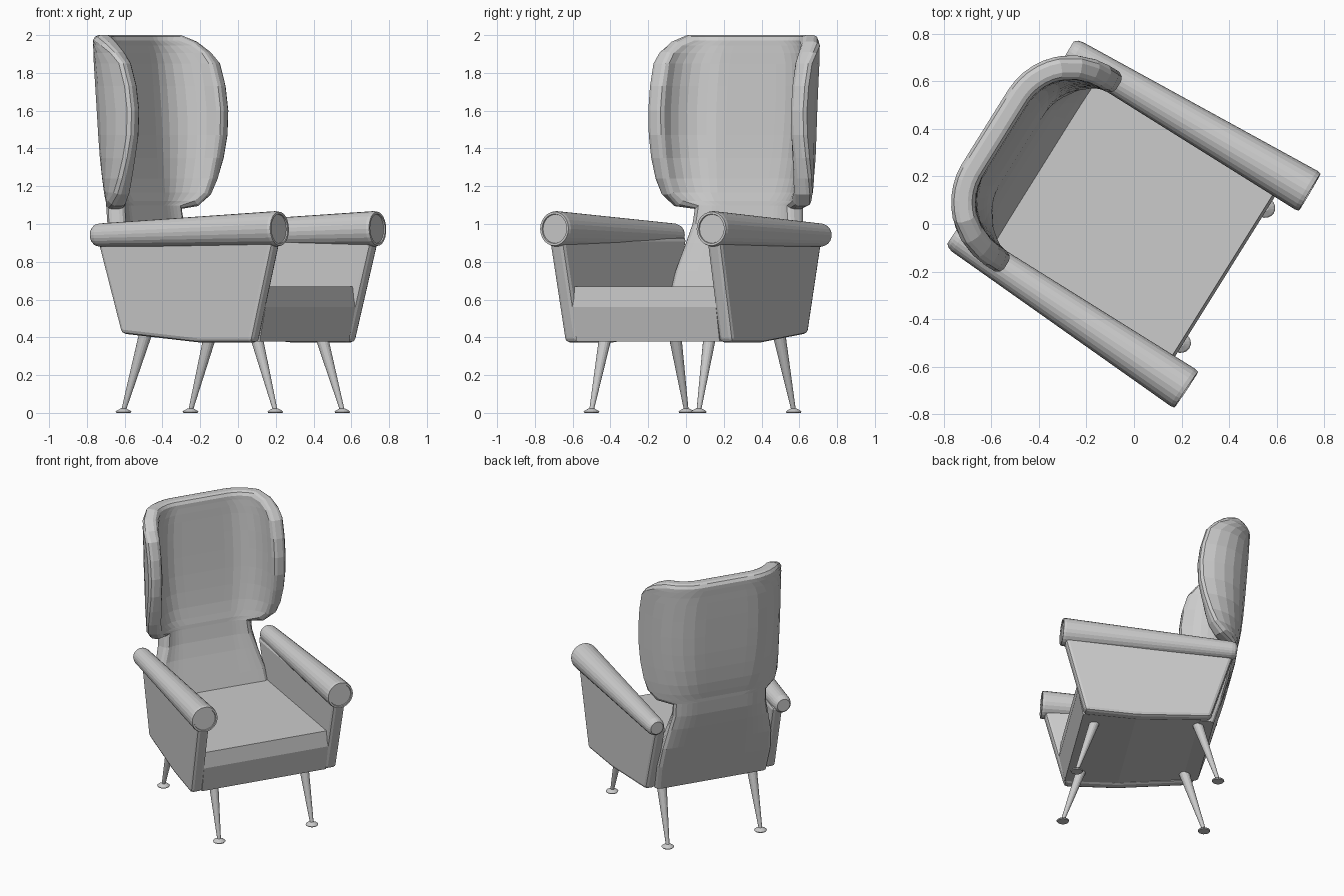
import bpy
import bmesh
from math import cos, sin, pi, radians
from mathutils import Matrix, Vector

old = bpy.data.objects.get("Cube")
if old:
    bpy.data.objects.remove(old, do_unlink=True)

# The chair is modelled facing local +x (left is +y), then turned into place
PLACE = Matrix.Translation((0.008, 0.013, 0)) @ Matrix.Rotation(radians(-32), 4, "Z")

grey = bpy.data.materials.new("light_grey")
grey.use_nodes = True
grey.diffuse_color = (0.6, 0.6, 0.6, 1)
grey.node_tree.nodes["Principled BSDF"].inputs["Base Color"].default_value = (0.6, 0.6, 0.6, 1)


def finish(bm, name):
    bmesh.ops.recalc_face_normals(bm, faces=bm.faces)
    mesh = bpy.data.meshes.new(name)
    bm.to_mesh(mesh)
    bm.free()
    mesh.materials.append(grey)
    obj = bpy.data.objects.new(name, mesh)
    obj.matrix_world = PLACE
    bpy.context.collection.objects.link(obj)
    return obj


def bridge(bm, a, b):
    """Quads between two closed loops of equal length."""
    for k in range(len(a)):
        n = (k + 1) % len(a)
        bm.faces.new((a[k], a[n], b[n], b[k]))


def lathe(name, start, end, profile, sides=24):
    """Round part along start-end; profile holds (fraction, radius)."""
    start, end = Vector(start), Vector(end)
    turn = (end - start).to_track_quat("Z", "Y")
    bm = bmesh.new()
    rings = []
    for t, r in profile:
        centre = start.lerp(end, t)
        rings.append([bm.verts.new(centre + turn @ Vector(
            (r * cos(2 * pi * k / sides), r * sin(2 * pi * k / sides), 0)))
            for k in range(sides)])
    for a, b in zip(rings, rings[1:]):
        bridge(bm, a, b)
    bm.faces.new(rings[0])
    bm.faces.new(rings[-1])
    return finish(bm, name)


def slab(name, outline, side_a, side_b):
    """Outline in (x, z) bridged between two y positions that depend on x."""
    bm = bmesh.new()
    a = [bm.verts.new((x, side_a(x), z)) for x, z in outline]
    b = [bm.verts.new((x, side_b(x), z)) for x, z in outline]
    bm.faces.new(a)
    bm.faces.new(b)
    bridge(bm, a, b)
    return finish(bm, name)


# Seat block with a folded front
slab("seat", [(0.405, 0.378), (0.442, 0.56), (0.43, 0.67), (-0.5, 0.67),
              (-0.43, 0.43), (0.05, 0.38)],
     lambda x: -0.435 - 0.03 * x, lambda x: 0.435 + 0.03 * x)

# Parts on both sides
PANEL = [(0.4, 0.373), (0.545, 0.93), (-0.61, 0.93), (-0.45, 0.42), (0.05, 0.373)]
for side, word in ((1, "left"), (-1, "right")):
    panel = slab(word + "_side_panel", PANEL,
                 lambda x: side * (0.5 + 0.065 * x),
                 lambda x: side * (0.418 + 0.055 * x))
    soft = panel.modifiers.new("soft_edges", "BEVEL")
    soft.width = 0.022
    soft.segments = 2
    soft.limit_method = "ANGLE"
    soft.angle_limit = radians(45)

    lathe(word + "_armrest", (-0.62, side * 0.457, 0.94), (0.556, side * 0.49, 0.975),
          [(0, 0.045), (0.012, 0.057), (0.03, 0.062), (0.985, 0.094), (1, 0.09),
           (1, 0.078), (0.994, 0.076)])

    for end, top, foot in (("front", 0.3, 0.433), ("back", -0.38, -0.515)):
        lathe(f"{word}_{end}_leg", (foot, side * 0.335, 0.012), (top, side * 0.325, 0.43),
              [(0, 0.012), (1, 0.035)], 16)
        lathe(f"{word}_{end}_foot", (foot, side * 0.335, 0), (foot, side * 0.335, 0.024),
              [(0, 0.038), (0.25, 0.042), (0.5, 0.036), (1, 0.014)], 16)

# Winged backrest: a padded curved sheet, narrow at the neck, wide at the wings
# Rows: height, depth of outer face, half width along the curve, curl, rim lift
ROWS = [(0.42, -0.48, 0.4, 0, 0), (0.6, -0.535, 0.41, 0, 0), (0.75, -0.58, 0.4, 0.1, 0),
        (0.9, -0.625, 0.375, 0.5, 0), (1.0, -0.65, 0.355, 0.8, 0),
        (1.08, -0.665, 0.355, 1, 0.6), (1.095, -0.668, 0.48, 1, 1),
        (1.155, -0.677, 0.565, 1, 0.4), (1.24, -0.69, 0.62, 1, 0),
        (1.35, -0.703, 0.67, 1, 0), (1.47, -0.714, 0.705, 1, 0),
        (1.6, -0.724, 0.72, 1, 0), (1.73, -0.733, 0.712, 1, 0),
        (1.85, -0.741, 0.685, 1, 0), (1.91, -0.744, 0.63, 1, -0.2),
        (1.965, -0.747, 0.55, 1, -0.7), (2.0, -0.748, 0.45, 1, -1)]
# Layers through the padding: distance from the outer face, inset of the rim
LAYERS = [(0, 0.028), (0.012, 0.008), (0.03, 0), (0.07, 0), (0.088, 0.008), (0.1, 0.028)]
FLAT, RADIUS, COLUMNS = 0.18, 0.315, 18


def wrap(s, inward):
    """Straight middle, quarter-turn corner, straight wing."""
    d = max(0, s - FLAT)
    angle = min(d / RADIUS, pi / 2)
    extra = max(0, d - RADIUS * pi / 2)
    r = RADIUS - inward
    return inward + r * (1 - cos(angle)) + extra, min(s, FLAT) + r * sin(angle)


bm = bmesh.new()
grids, rims = [], []
for inward, inset in LAYERS:
    grid = []
    for z, depth, width, curl, lift in ROWS:
        row = []
        for c in range(COLUMNS + 1):
            t = 2 * c / COLUMNS - 1
            s = abs(t) * (width - inset)
            bent, across = wrap(s, inward)
            # Lower rows flatten toward a plain straight panel
            x = depth + inward + curl * (bent - inward)
            y = s + curl * (across - s)
            row.append((x, y if t > 0 else -y, z + lift * inset))
        grid.append(row)
    outer_or_inner = inset == LAYERS[0][1]
    last = len(ROWS) - 1
    # Only the outermost and innermost layers are full sheets; others are rims
    verts = {(r, c): bm.verts.new(grid[r][c])
             for r in range(last + 1) for c in range(COLUMNS + 1)
             if outer_or_inner or r in (0, last) or c in (0, COLUMNS)}
    if outer_or_inner:
        for r in range(last):
            for c in range(COLUMNS):
                bm.faces.new((verts[r, c], verts[r + 1, c],
                              verts[r + 1, c + 1], verts[r, c + 1]))
    border = ([(0, c) for c in range(COLUMNS)] + [(r, COLUMNS) for r in range(last)]
              + [(last, c) for c in range(COLUMNS, 0, -1)] + [(r, 0) for r in range(last, 0, -1)])
    rims.append([verts[key] for key in border])
for a, b in zip(rims, rims[1:]):
    bridge(bm, a, b)
finish(bm, "winged_backrest")
